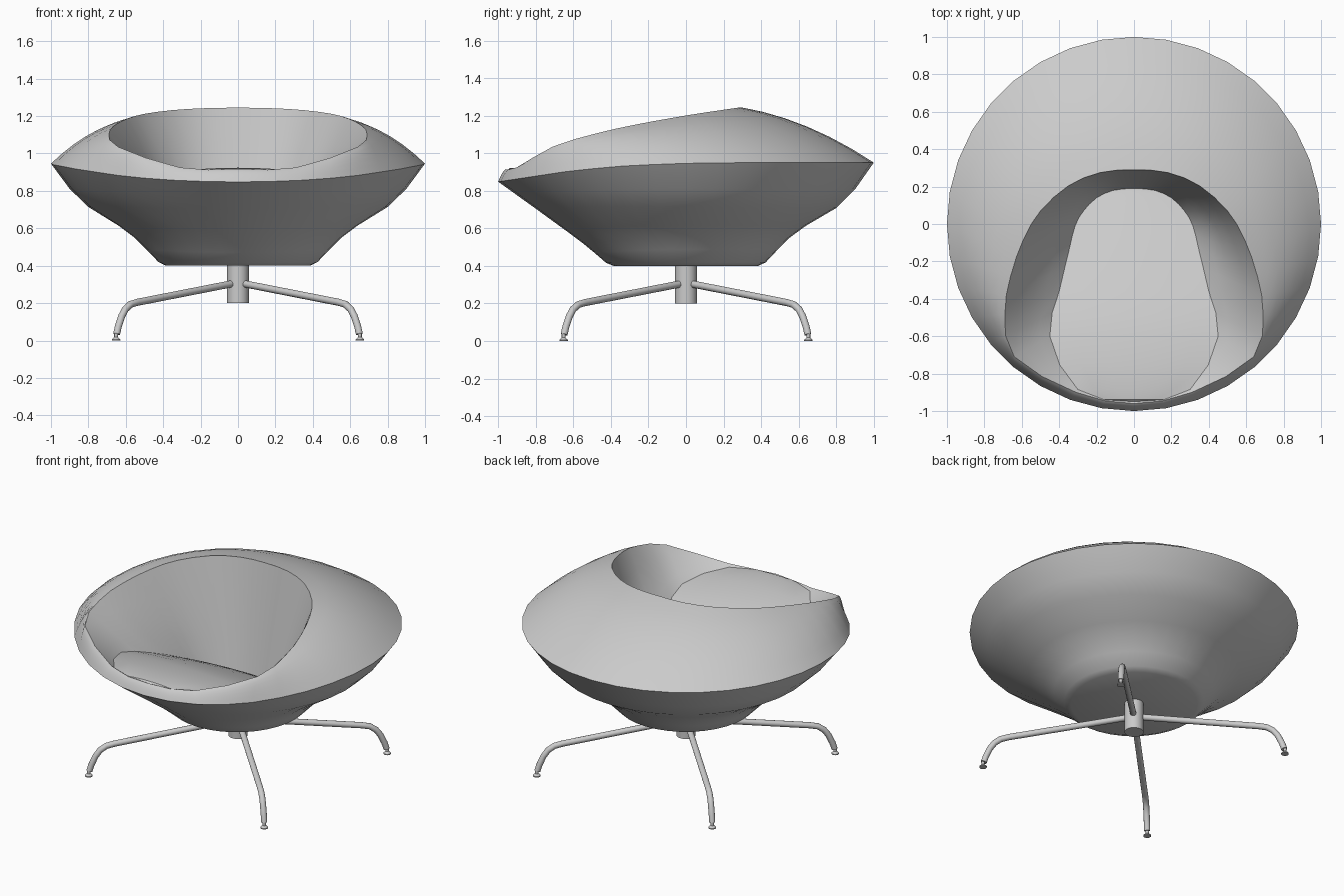
import bpy, bmesh, math
from mathutils import Vector

if "Cube" in bpy.data.objects:
    bpy.data.objects.remove(bpy.data.objects["Cube"])

grey = bpy.data.materials.new("soft_grey")
grey.diffuse_color = (0.6, 0.6, 0.6, 1)
grey.use_nodes = True
grey.node_tree.nodes["Principled BSDF"].inputs["Base Color"].default_value = grey.diffuse_color
SEG = 36


def finish(name, bm, angle=35):
    bmesh.ops.remove_doubles(bm, verts=bm.verts, dist=0.0005)
    me = bpy.data.meshes.new(name)
    bm.to_mesh(me)
    bm.free()
    ob = bpy.data.objects.new(name, me)
    bpy.context.collection.objects.link(ob)
    me.materials.append(grey)
    bpy.ops.object.select_all(action='DESELECT')
    ob.select_set(True)
    bpy.context.view_layer.objects.active = ob
    bpy.ops.object.shade_smooth_by_angle(angle=math.radians(angle))
    return ob


def lerp_table(table, y):
    for (a, za), (b, zb) in zip(table, table[1:]):
        if y <= b:
            return za + (zb - za) * max(0, (y - a) / (b - a))
    return table[-1][1]


def half_curve(pts, i):
    """Point i of a ring from its mirrored half, one key every 20 degrees from the back."""
    side = 1 if i <= SEG // 2 else -1
    t = (i if side == 1 else SEG - i) / 2
    k = min(int(t), 8)
    f = t - k

    def key(n):
        flip = n < 0 or n > 9
        n = -n if n < 0 else (18 - n if n > 9 else n)
        v = Vector(pts[n])
        return Vector((-v.x, *v[1:])) if flip else v
    a, b, c, d = (key(k + j) for j in (-1, 0, 1, 2))
    p = 0.5 * (2 * b + (c - a) * f + (2 * a - 5 * b + 4 * c - d) * f**2
               + (3 * b - a - 3 * c + d) * f**3)
    p.x *= side
    return p


# Shell guide curves
opening = [(0, .29, 1.245), (.18, .275, 1.242), (.35, .205, 1.232), (.50, .07, 1.212),
           (.59, -.08, 1.187), (.66, -.28, 1.15), (.69, -.48, 1.105), (.64, -.71, 1.035),
           (.31, -.90, .925), (0, -.96, .915)]
seat_xy = [(0, .19), (.11, .18), (.2, .14), (.27, .07), (.315, -.01), (.345, -.13),
           (.40, -.36), (.45, -.60), (.30, -.885), (0, -.95)]
seat_z = [(-.96, .91), (-.83, .908), (-.5, .845), (-.1, .67), (.19, .52)]
seat_edge = [(x, y, lerp_table(seat_z, y)) for x, y in seat_xy]
rim_z = [(-1, .848), (-.8, .878), (-.6, .908), (-.3, .935), (0, .946), (.3, .95), (1, .95)]
lower_back = [(.385, 0), (.425, .035), (.49, .16), (.55, .27), (.64, .39), (.8, .56), (.9, .74), (1, 1)]
lower_front = [(.385, 0), (.425, .035), (.49, .16), (.55, .27), (.64, .42), (.8, .68), (.9, .84), (1, 1)]

# Bowl shell: lower body, domed collar and inner wall, lofted around
bm = bmesh.new()
columns = []
for i in range(SEG):
    a = 2 * math.pi * i / SEG
    d = Vector((math.sin(a), math.cos(a), 0))
    zr = lerp_table(rim_z, d.y)
    w = ((1 - d.y) / 2) ** 3
    col = []
    for (r0, h0), (r1, h1) in zip(lower_back, lower_front):
        r, h = r0 + (r1 - r0) * w, h0 + (h1 - h0) * w
        col.append(d * r + Vector((0, 0, .4 + h * (zr - .4))))
    rim, edge, seat = col[-1], half_curve(opening, i), half_curve(seat_edge, i)
    for k in range(1, 7):
        t = k / 6
        p = rim.lerp(edge, t)
        p.z = rim.z + (edge.z - rim.z) * (1.6 * t - .6 * t * t)
        col.append(p)
    for k in range(1, 5):
        col.append(edge.lerp(seat, k / 4))
    columns.append([bm.verts.new(p) for p in col])
for i in range(SEG):
    a, b = columns[i], columns[(i + 1) % SEG]
    for k in range(len(a) - 1):
        bm.faces.new((a[k], a[k + 1], b[k + 1], b[k]))
bm.faces.new([c[0] for c in columns])
finish("bowl_shell", bm, 33)

# Sloping seat: gently crowned rows from side to side
bm = bmesh.new()
rows = []
for i in range(SEG // 2 + 1):
    p = half_curve(seat_edge, i)
    rows.append([bm.verts.new((p.x * u, p.y, p.z + .05 * p.x * (1 - u * u)))
                 for u in (1, .7, .35, 0, -.35, -.7, -1)])
for a, b in zip(rows, rows[1:]):
    for k in range(6):
        bm.faces.new((a[k], a[k + 1], b[k + 1], b[k]))
bmesh.ops.recalc_face_normals(bm, faces=bm.faces)
if sum(f.normal.z for f in bm.faces) < 0:
    bmesh.ops.reverse_faces(bm, faces=bm.faces)
finish("seat", bm)


def spin_profile(name, prof, center=(0, 0), n=24):
    bm = bmesh.new()
    rings = [[bm.verts.new((center[0] + r * math.cos(2 * math.pi * j / n),
                            center[1] + r * math.sin(2 * math.pi * j / n), z)) for j in range(n)]
             for r, z in prof]
    for a, b in zip(rings, rings[1:]):
        for j in range(n):
            bm.faces.new((a[j], a[(j + 1) % n], b[(j + 1) % n], b[j]))
    bm.faces.new(rings[0][::-1])
    bm.faces.new(rings[-1])
    return finish(name, bm)


# Central post
spin_profile("post", [(.058, .2), (.058, .41)])

# Four bent tube legs on the diagonals, each with a small foot
leg_path = [(.04, .302), (.54, .204), (.575, .193), (.602, .168), (.622, .13), (.64, .075), (.649, .035)]
N, R = 12, .019
for q in range(4):
    a = math.radians(45 + 90 * q)
    out, side = Vector((math.cos(a), math.sin(a), 0)), Vector((-math.sin(a), math.cos(a), 0))
    path = [out * x * math.sqrt(2) + Vector((0, 0, z)) for x, z in leg_path]
    bm = bmesh.new()
    rings = []
    for k, p in enumerate(path):
        t = (path[min(k + 1, len(path) - 1)] - path[max(k - 1, 0)]).normalized()
        n = side.cross(t)
        rings.append([bm.verts.new(p + R * (side * math.cos(2 * math.pi * j / N)
                                            + n * math.sin(2 * math.pi * j / N))) for j in range(N)])
    for r0, r1 in zip(rings, rings[1:]):
        for j in range(N):
            bm.faces.new((r0[j], r0[(j + 1) % N], r1[(j + 1) % N], r1[j]))
    bm.faces.new(rings[0])
    bm.faces.new(rings[-1])
    bmesh.ops.recalc_face_normals(bm, faces=bm.faces)
    finish(f"leg_{q + 1}", bm)
    foot = path[-1] + out * .004
    spin_profile(f"foot_{q + 1}", [(.023, 0), (.023, .006), (.010, .018), (.010, .04)],
                 (foot.x, foot.y), 16)
